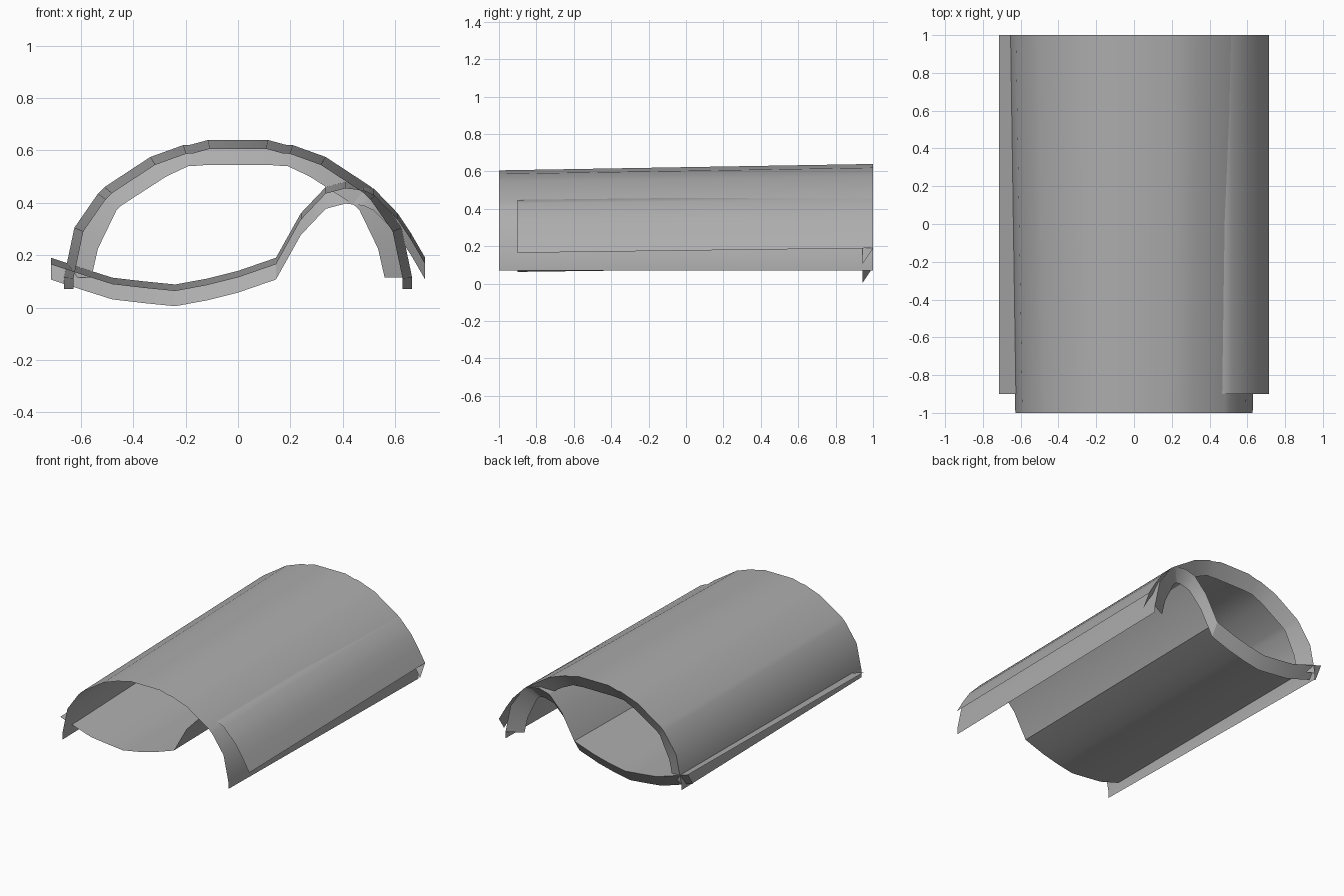
import bpy, math

if "Cube" in bpy.data.objects:
    bpy.data.objects.remove(bpy.data.objects["Cube"])

clay = bpy.data.materials.new("plain grey")
clay.diffuse_color = (0.42, 0.42, 0.42, 1)
clay.use_nodes = True
clay.node_tree.nodes["Principled BSDF"].inputs["Base Color"].default_value = clay.diffuse_color


def sheet(name, rows, angle=30):
    """Thin open sheet lofted through rows of points."""
    n = len(rows[0])
    verts = [p for row in rows for p in row]
    faces = [(r * n + i, r * n + i + 1, (r + 1) * n + i + 1, (r + 1) * n + i)
             for r in range(len(rows) - 1) for i in range(n - 1)]
    mesh = bpy.data.meshes.new(name)
    mesh.from_pydata(verts, [], faces)
    mesh.materials.append(clay)
    obj = bpy.data.objects.new(name, mesh)
    bpy.context.collection.objects.link(obj)
    bpy.ops.object.select_all(action='DESELECT')
    obj.select_set(True)
    bpy.context.view_layer.objects.active = obj
    bpy.ops.object.shade_smooth_by_angle(angle=math.radians(angle))
    return obj


def mirror(half):
    return half + [(-x, z) for x, z in reversed(half)]


def at(profile, y, dz=0):
    return [(x, y, z + dz) for x, z in profile]


# Arched cover: tapers towards the front, with small steps along its ridges
arch = mirror([(-.665, .07), (-.665, .115), (-.625, .305), (-.535, .435),
               (-.51, .46), (-.335, .575), (-.21, .62), (-.18, .622), (-.115, .64)])
front = [(x * .945, .07 + (z - .07) * .94) for x, z in arch]
sheet("arched_cover", [at(front, -1), at(arch, 1)])

# Inward lip around the back end of the cover
lip = mirror([(-.56, .115), (-.535, .225), (-.465, .37), (-.445, .39),
              (-.275, .50), (-.19, .54), (-.165, .541), (-.115, .545)])
sheet("arched_cover_lip", [at(arch[1:-1], 1), at(lip, .945)])

# Wavy pan: shallow trough on the left, rolled hump on the right
pan = [(-.715, .19), (-.60, .152), (-.48, .114), (-.36, .10), (-.24, .088),
       (-.12, .11), (0, .14), (.145, .19), (.24, .36), (.335, .46),
       (.41, .48), (.48, .472), (.52, .453), (.61, .36), (.66, .285), (.715, .19)]
sheet("wavy_pan", [at(pan, -.9, -.025), at(pan, 1)])

# Slanted lip hanging from the back end of the pan
sheet("wavy_pan_lip", [at(pan, 1), at(pan, .945, -.083)])
